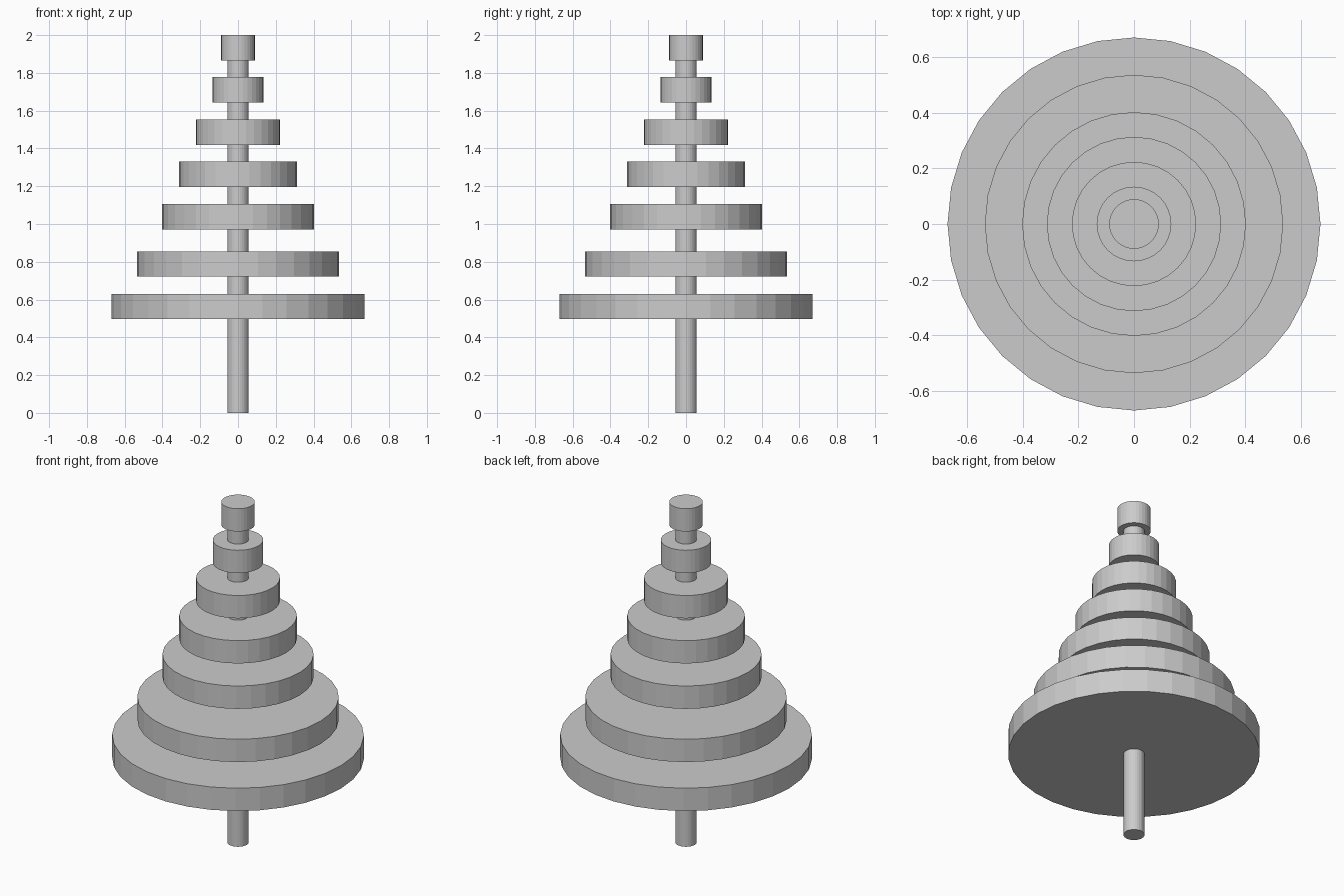
import bpy

cube = bpy.data.objects.get("Cube")
if cube:
    bpy.data.objects.remove(cube, do_unlink=True)

# Single plain grey
grey = bpy.data.materials.new("light_grey")
grey.use_nodes = True
colour = (0.6, 0.6, 0.6, 1)
grey.diffuse_color = colour
grey.node_tree.nodes["Principled BSDF"].inputs["Base Color"].default_value = colour


def cylinder(name, radius, bottom, top):
    bpy.ops.mesh.primitive_cylinder_add(
        vertices=32, radius=radius, depth=top - bottom,
        location=(0, 0, (bottom + top) / 2))
    obj = bpy.context.object
    obj.name = name
    obj.data.materials.append(grey)
    return obj


# Central pole, ending inside the cap
cylinder("pole", 0.056, 0, 1.93)

# Tiers shrinking upward: radius and top height
THICKNESS = 0.134
tiers = [(0.67, 0.63), (0.536, 0.855), (0.402, 1.105),
         (0.313, 1.33), (0.223, 1.553), (0.134, 1.777)]
for i, (radius, top) in enumerate(tiers, 1):
    cylinder(f"tier_{i}", radius, top - THICKNESS, top)

# Cap on the pole tip
cylinder("cap", 0.089, 2 - THICKNESS, 2)
